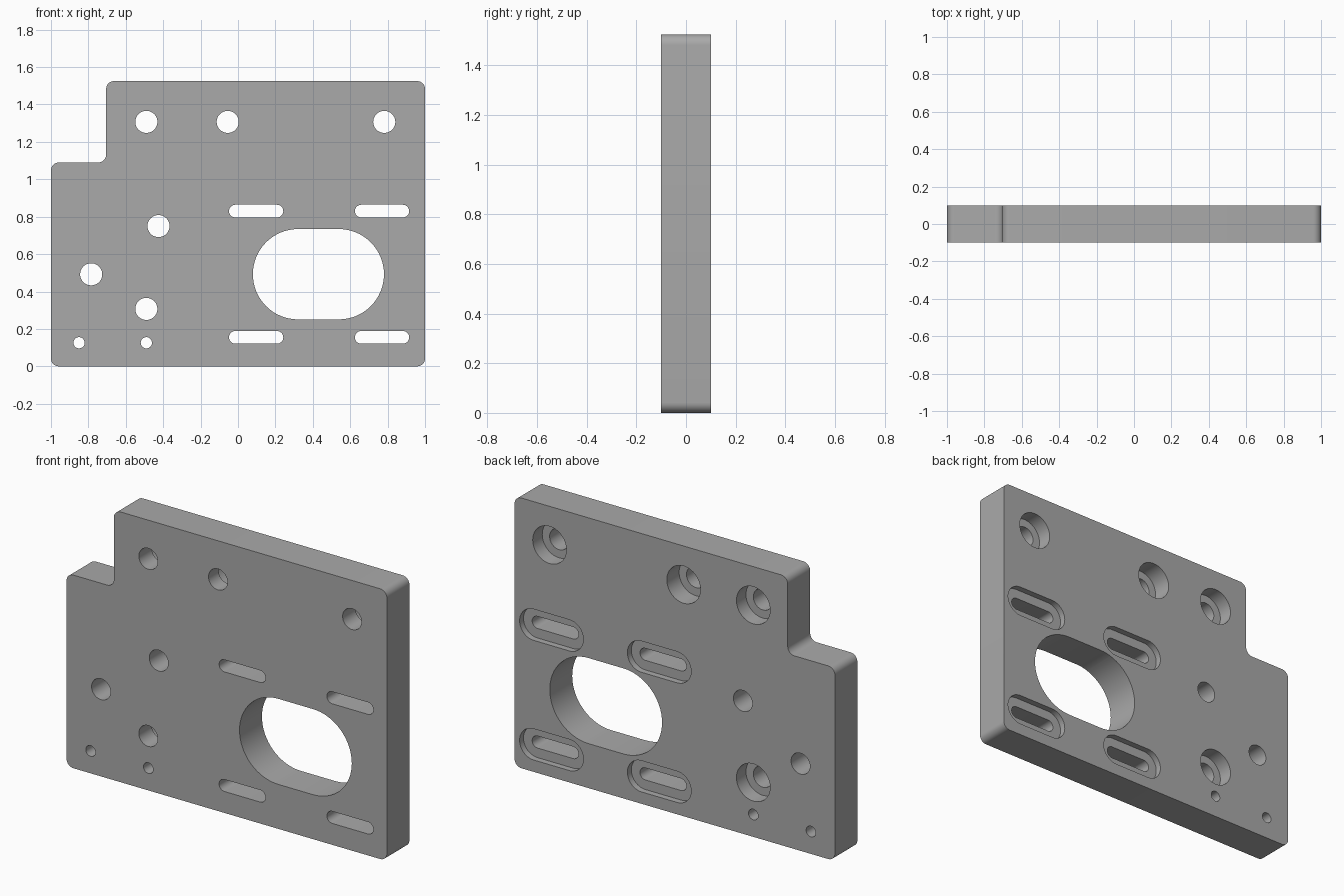
import bpy, bmesh, math
from mathutils import Vector

cube = bpy.data.objects.get("Cube")
if cube:
    bpy.data.objects.remove(cube, do_unlink=True)

HALF = 0.1      # half thickness of the plate
metal = bpy.data.materials.new("grey metal")
metal.use_nodes = True
grey = (0.4, 0.4, 0.4, 1)
metal.diffuse_color = grey
metal.node_tree.nodes["Principled BSDF"].inputs["Base Color"].default_value = grey


def prism(bm, outline, y0, y1):
    """Extrude a counter-clockwise x, z outline from y0 to y1."""
    face = bm.faces.new([bm.verts.new((x, y0, z)) for x, z in outline])
    result = bmesh.ops.extrude_face_region(bm, geom=[face])
    moved = [v for v in result["geom"] if isinstance(v, bmesh.types.BMVert)]
    bmesh.ops.translate(bm, verts=moved, vec=(0, y1 - y0, 0))


def slot(x, z, radius, straight=0.0, steps=32):
    """Circle, or slot with a straight middle along x."""
    points = []
    for side in (1, -1):
        start = -math.pi / 2 * side
        last = steps + 1 if straight else steps
        for i in range(last):
            a = start + math.pi * i / steps
            points.append((x + side * straight + radius * math.cos(a),
                           z + radius * math.sin(a)))
    return points


def rounded(corners, radius, steps=8):
    """Round every right-angled corner of an outline."""
    points = []
    for i, corner in enumerate(corners):
        p = Vector(corner)
        a = (Vector(corners[i - 1]) - p).normalized() * radius
        b = (Vector(corners[(i + 1) % len(corners)]) - p).normalized() * radius
        for k in range(steps + 1):
            t = math.pi / 2 * k / steps
            points.append(p + a * (1 - math.sin(t)) + b * (1 - math.cos(t)))
    return points


def make_object(name, bm):
    bmesh.ops.recalc_face_normals(bm, faces=bm.faces[:])
    mesh = bpy.data.meshes.new(name)
    bm.to_mesh(mesh)
    bm.free()
    mesh.materials.append(metal)
    obj = bpy.data.objects.new(name, mesh)
    bpy.context.collection.objects.link(obj)
    return obj


# Plate with a stepped corner
body = bmesh.new()
prism(body, rounded([(-1, 0), (1, 0), (1, 1.525), (-0.705, 1.525),
                     (-0.705, 1.09), (-1, 1.09)], 0.042), -HALF, HALF)
plate = make_object("mounting_plate", body)

through, recess = bmesh.new(), bmesh.new()

# Large central opening
prism(through, slot(0.43, 0.4925, 0.2415, 0.109), -0.2, 0.2)

# Bolt holes, counterbored from the back where a depth is given
for x, z, depth in [(-0.49, 1.307, 0.085), (-0.055, 1.307, 0.11),
                    (0.782, 1.307, 0.085), (-0.49, 0.307, 0.085),
                    (-0.425, 0.75, 0), (-0.785, 0.492, 0)]:
    prism(through, slot(x, z, 0.059), -0.2, 0.2)
    if depth:
        prism(recess, slot(x, z, 0.105), HALF - depth, 0.2)

# Small dowel holes
for x in (-0.85, -0.49):
    prism(through, slot(x, 0.126, 0.03), -0.2, 0.2)

# Adjustment slots with a shallow recess on the back
for x in (0.097, 0.77):
    for z in (0.155, 0.83):
        prism(through, slot(x, z, 0.034, 0.111), -0.2, 0.2)
        prism(recess, slot(x, z, 0.088, 0.111), HALF - 0.035, 0.2)

# Cut everything out of the plate
bpy.context.view_layer.objects.active = plate
for name, bm in (("recess_cutter", recess), ("through_cutter", through)):
    cutter = make_object(name, bm)
    cutter.hide_render = True
    mod = plate.modifiers.new(name, 'BOOLEAN')
    mod.operation = 'DIFFERENCE'
    mod.solver = 'EXACT'
    mod.object = cutter
    bpy.ops.object.modifier_apply(modifier=mod.name)
    bpy.data.objects.remove(cutter, do_unlink=True)

bpy.ops.object.select_all(action='DESELECT')
plate.select_set(True)
bpy.ops.object.shade_smooth_by_angle(angle=math.radians(30))
